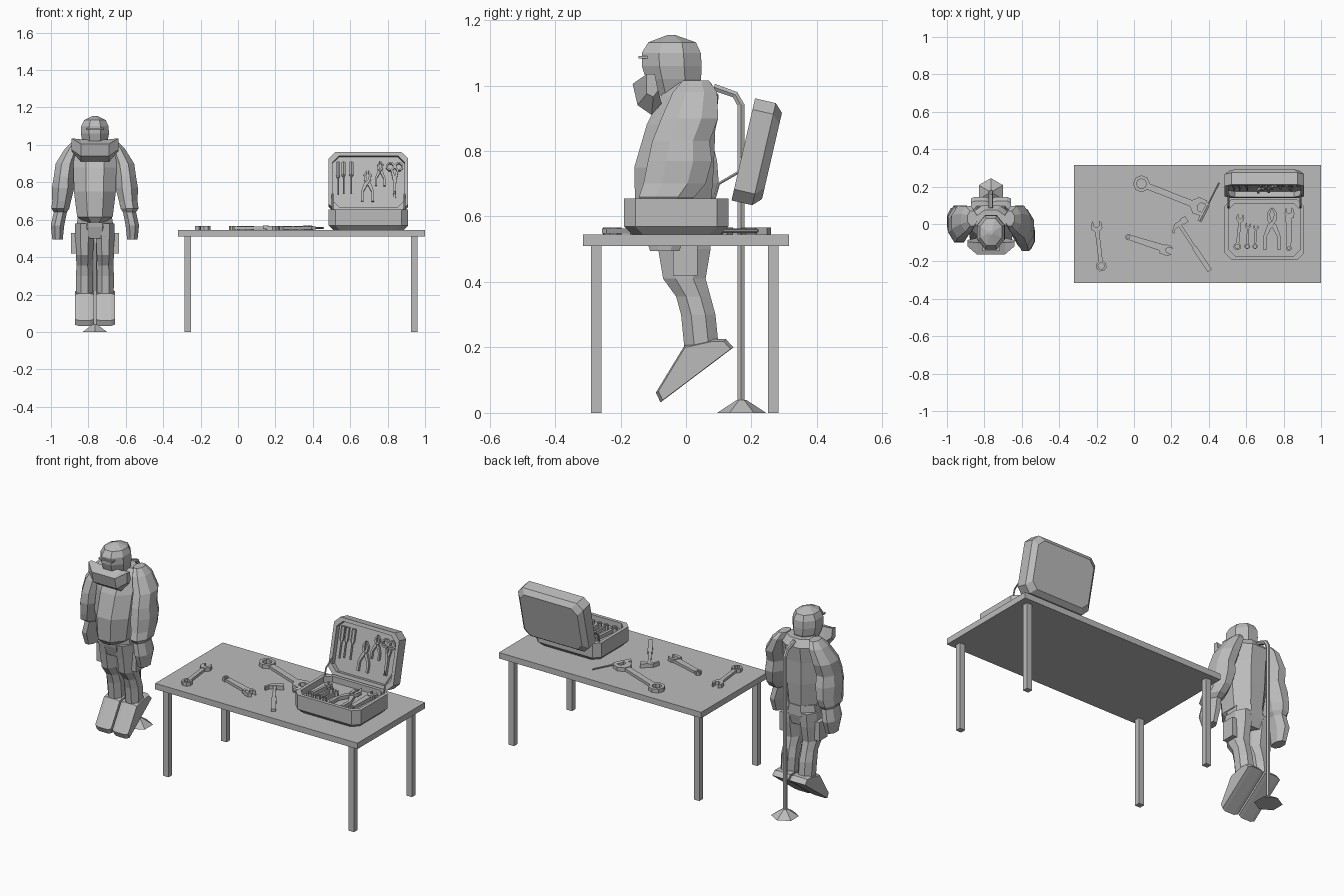
import bpy, bmesh, math
from mathutils import Matrix, Vector

if "Cube" in bpy.data.objects:
    bpy.data.objects.remove(bpy.data.objects["Cube"])

grey = bpy.data.materials.new("plain_grey")
grey.use_nodes = True
colour = (0.5, 0.5, 0.5, 1)
grey.diffuse_color = colour
grey.node_tree.nodes["Principled BSDF"].inputs["Base Color"].default_value = colour
FX = -0.765  # centre line of the suit


# ---------- helpers ----------
def finish(name, bm, matrix=Matrix()):
    bmesh.ops.recalc_face_normals(bm, faces=bm.faces)
    me = bpy.data.meshes.new(name)
    bm.to_mesh(me)
    bm.free()
    me.materials.append(grey)
    ob = bpy.data.objects.new(name, me)
    ob.matrix_world = matrix
    bpy.context.collection.objects.link(ob)
    return ob


def skin(bm, loops, closed=False):
    """Join loops of points with faces; cap the ends unless closed."""
    rows = [[bm.verts.new(p) for p in loop] for loop in loops]
    n = len(rows[0])
    for a, b in zip(rows, rows[1:] + (rows[:1] if closed else [])):
        for i in range(n):
            j = (i + 1) % n
            bm.faces.new((a[i], a[j], b[j], b[i]))
    if not closed:
        bm.faces.new(rows[0][::-1])
        bm.faces.new(rows[-1])


def box(name, x0, x1, y0, y1, z0, z1):
    bm = bmesh.new()
    prism(bm, [(x0, y0), (x1, y0), (x1, y1), (x0, y1)], z0, z1)
    return finish(name, bm)


def prism(bm, pts, z0, z1):
    skin(bm, [[(x, y, z) for x, y in pts] for z in (z0, z1)])


def ring(n, rx, ry, cx=0, cy=0):
    k = 1 / math.cos(math.pi / n)
    return [(cx + rx * k * math.cos((i + .5) * math.tau / n),
             cy + ry * k * math.sin((i + .5) * math.tau / n)) for i in range(n)]


def loft(name, rows, n=8):
    """Rows are (height, centre x, half width, front y, back y)."""
    bm = bmesh.new()
    skin(bm, [[(x, y, z) for x, y in ring(n, hx, (y1 - y0) / 2, cx, (y0 + y1) / 2)]
              for z, cx, hx, y0, y1 in rows])
    return finish(name, bm)


def tube(name, points, radius):
    cu = bpy.data.curves.new(name, 'CURVE')
    cu.dimensions, cu.bevel_depth, cu.bevel_resolution, cu.use_fill_caps = '3D', radius, 1, True
    sp = cu.splines.new('POLY')
    sp.points.add(len(points) - 1)
    for p, co in zip(sp.points, points):
        p.co = (*co, 1)
    tmp = bpy.data.objects.new(name + "_path", cu)
    bpy.context.collection.objects.link(tmp)
    deps = bpy.context.evaluated_depsgraph_get()
    bm = bmesh.new()
    bm.from_mesh(bpy.data.meshes.new_from_object(tmp.evaluated_get(deps)))
    bpy.data.objects.remove(tmp)
    for f in bm.faces:
        f.smooth = False
    return finish(name, bm)


# ---------- table ----------
box("table_top", -.32, 1, -.315, .315, .51, .545)
for sx, x in (("right", -.285), ("left", .925)):
    for sy, y in (("front", -.29), ("back", .25)):
        box(f"table_leg_{sy}_{sx}", x, x + .035, y, y + .032, 0, .51)


# ---------- tool case ----------
def tray(name, hx, hy, h, depth, matrix):
    def octagon(inset, z, c=.035):
        a, b = hx - inset, hy - inset
        return [(sx * u, sy * v, z) for sx, sy, swap in ((1, 1, 0), (-1, 1, 1), (-1, -1, 0), (1, -1, 1))
                for u, v in (((a - c, b), (a, b - c)) if swap else ((a, b - c), (a - c, b)))]
    bm = bmesh.new()
    skin(bm, [octagon(.025, -h), octagon(0, -h + .025), octagon(0, 0),
              octagon(.02, 0), octagon(.02, -depth)])
    return finish(name, bm, matrix)


case_frame = Matrix.Translation((.6975, -.03, .655))
lid_frame = Matrix.Translation((.6975, .175, .805)) @ Matrix.Rotation(math.radians(77), 4, 'X')
tray("case_base", .2125, .16, .11, .035, case_frame)
tray("case_lid", .2125, .16, .09, .03, lid_frame)
for side, x in (("right", .505), ("left", .89)):
    tube(f"lid_stay_{side}", [(x, .085, .65), (x, .1, .7), (x, .16, .735)], .005)


# ---------- tools: each lies along +y, from its grip to its head ----------
def washer(bm, r, hole, t, cx=0, cy=0, n=8):
    skin(bm, [[(x, y, z) for x, y in ring(n, q, q, cx, cy)]
              for q, z in ((r, 0), (r, t), (hole, t), (hole, 0))], closed=True)


JAW = [(-.35, -.9), (-.95, -.3), (-.9, .6), (-.5, 1), (-.45, .1), (0, -.15),
       (.45, .1), (.5, 1), (.9, .6), (.95, -.3), (.35, -.9)]
PLIER = [(0, .66), (-.1, .6), (-.21, .3), (-.2, 0), (-.13, 0), (-.13, .3), (0, .54),
         (.11, .7), (.12, .86), (.02, 1), (.01, .95), (.05, .84), (.03, .74)]


def bar(bm, w0, w1, y0, y1, t, cx=0):
    prism(bm, [(cx - w0, y0), (cx + w0, y0), (cx + w1, y1), (cx - w1, y1)], t * .15, t * .85)


def wrench(bm, L, t):
    r = L * .15
    washer(bm, r * .85, r * .5, t)
    bar(bm, r * .35, r * .35, r * .7, L - r * .6, t)
    prism(bm, [(x * r, L + y * r) for x, y in JAW], 0, t)


def adjustable(bm, L, t):
    r = L * .15
    washer(bm, r * .5, r * .22, t)
    bar(bm, r * .45, r * .6, r * .4, L - r * .6, t)
    prism(bm, [(x * r * (1.1 if x > 0 else .8), L + y * r) for x, y in JAW], 0, t)
    bar(bm, r * .3, r * .3, L - r, L - r * .3, t * 1.3, r * .7)


def pliers(bm, L, t):
    for s in (-1, 1):
        prism(bm, [(s * x * L, y * L) for x, y in PLIER], t * .1 * (1 + s), t * (.8 + .1 * s))
    prism(bm, ring(8, L * .045, L * .045, 0, L * .62), 0, t * 1.1)


def screwdriver(bm, L, t):
    for r, y0, y1 in ((t * .5, 0, L * .42), (t * .35, L * .42, L * .47), (t * .2, L * .47, L)):
        skin(bm, [[(x, y, z) for x, z in ring(6, r, r, 0, t * .5)] for y in (y0, y1)])


def hammer(bm, L, t):
    bar(bm, t * .6, t * .6, 0, L * .5, t)
    bar(bm, t * .4, t * .4, L * .5, L, t)
    prism(bm, [(-.05, L - .03), (-.03, L - .012), (.02, L - .012), (.02, L - .018), (.05, L - .018),
               (.05, L + .018), (.02, L + .018), (.02, L + .012), (-.02, L + .012), (-.055, L - .015)], 0, t)


def scissors(bm, L, t):
    for s in (-1, 1):
        washer(bm, L * .13, L * .08, t, s * L * .13, 0)
        prism(bm, [(s * x * L, y * L) for x, y in ((.12, .1), (.05, .12), (-.05, .45), (-.04, 1), (.04, .5))],
              0, t * (.8 + .1 * s))


def place(kind, name, frame, p, q, z, t):
    p, q = Vector(p), Vector(q)
    d = q - p
    bm = bmesh.new()
    kind(bm, d.length, t)
    turn = Matrix.Rotation(math.atan2(d.y, d.x) - math.pi / 2, 4, 'Z')
    finish(name, bm, frame @ Matrix.Translation((*p, z)) @ turn)


table_frame = Matrix.Translation((0, 0, .545))
for kind, name, p, q in (
        (wrench, "table_wrench_a", (-.175, -.225), (-.2, -.015)),
        (wrench, "table_wrench_b", (.04, .215), (.345, .095)),
        (adjustable, "table_adjustable", (-.03, -.07), (.175, -.135)),
        (hammer, "table_hammer", (.405, -.25), (.24, 0)),
        (screwdriver, "table_screwdriver", (.35, .015), (.455, .22))):
    place(kind, name, table_frame, p, q, 0, .022)
for kind, name, p, q in (
        (wrench, "case_wrench_large", (-.145, -.09), (-.13, .06)),
        (wrench, "case_wrench_medium", (-.092, -.09), (-.087, .02)),
        (wrench, "case_wrench_small", (-.05, -.09), (-.046, .01)),
        (pliers, "case_pliers", (.04, -.11), (.04, .12)),
        (adjustable, "case_adjustable", (.13, -.1), (.13, .09))):
    place(kind, name, case_frame, p, q, -.036, .03)
for kind, name, p, q in (
        (screwdriver, "lid_screwdriver_a", (-.162, .11), (-.162, -.07)),
        (screwdriver, "lid_screwdriver_b", (-.133, .11), (-.133, -.06)),
        (screwdriver, "lid_screwdriver_c", (-.092, .11), (-.092, -.06)),
        (pliers, "lid_pliers_large", (-.005, -.105), (-.005, .065)),
        (pliers, "lid_pliers_small", (.063, -.02), (.063, .115)),
        (scissors, "lid_scissors", (.14, .085), (.14, -.09))):
    place(kind, name, lid_frame, p, q, -.031, .022)

# ---------- hanging stand ----------
loft("stand_foot", [(0, FX, .065, .105, .235), (.04, FX, .012, .158, .182)], 6)
tube("stand_pole", [(FX, .168, .03), (FX, .168, .94), (FX, .15, .972), (FX, .085, .995)], .012)

# ---------- suit ----------
loft("torso", [(.585, FX, .05, -.13, .04), (.615, FX, .095, -.155, .075), (.75, FX, .112, -.158, .085),
               (.88, FX, .115, -.12, .09), (.97, FX, .115, -.075, .1), (1.01, FX, .08, -.04, .075)])
loft("hips", [(.5, FX, .08, -.08, .065), (.56, FX, .1, -.1, .08), (.62, FX, .09, -.11, .08)])
loft("head", [(.97, FX, .05, -.1, .03), (1.02, FX, .068, -.122, .046), (1.06, FX, .075, -.135, .048),
              (1.1, FX, .073, -.135, .045), (1.132, FX, .058, -.115, .03), (1.155, FX, .012, -.055, -.035)])
box("eye_shield", FX - .045, FX + .045, -.145, -.1, 1.082, 1.09)

# wide collar wrapped below the face, with pointed tips
bm = bmesh.new()
wide = [(-.163, 1.005), (-.1, 1.03), (-.075, .945), (-.105, .91), (-.148, .94)]
tip = [(-.12, 1.035), (-.095, 1.035), (-.085, .985), (-.1, .965), (-.12, .975)]
skin(bm, [[(FX + x, y, z) for y, z in prof]
          for x, prof in ((-.125, tip), (-.075, wide), (.075, wide), (.125, tip))])
finish("collar", bm)

# arms: (height, outward offset, half width, front y, back y, forward shift of the left arm)
ARM = [(1.015, .1, .025, -.01, .07, 0), (.98, .12, .04, -.04, .095, 0), (.9, .155, .055, -.075, .098, 0),
       (.83, .165, .055, -.095, .08, .1), (.77, .17, .06, -.1, .095, .2), (.7, .178, .05, -.09, .1, .5),
       (.66, .185, .048, -.08, .09, .8), (.64, .185, .035, -.05, .075, 1), (.57, .2, .036, -.055, .085, 1),
       (.495, .2, .028, -.03, .06, 1)]
for name, s, shift in (("right_arm", -1, 0), ("left_arm", 1, -.08)):
    loft(name, [(z, FX + s * x, w, a + shift * k, b + shift * k) for z, x, w, a, b, k in ARM])

# legs, thigh pockets and hanging boots
BOOT = [(.145, .2), (.122, .225), (.085, .225), (-.005, .205), (-.092, .062), (-.078, .032)]
for side, s in (("right", -1), ("left", 1)):
    c = FX + s * .056
    loft(f"{side}_leg", [(.58, c, .05, -.1, .08), (.5, c, .05, -.085, .075), (.41, c, .046, -.07, .06),
                         (.355, c, .042, -.03, .075), (.3, c, .046, -.015, .09), (.2, c, .044, -.005, .1)])
    box(f"{side}_pocket", FX + s * .113 - .016, FX + s * .113 + .016, -.04, .035, .42, .53)
    bm = bmesh.new()
    skin(bm, [[(c + s * x * .051, .02 + (y - .02) * k, .13 + (z - .13) * k) for y, z in BOOT]
              for x, k in ((-1, .93), (-.6, 1), (.6, 1), (1, .93))])
    finish(f"{side}_boot", bm)
